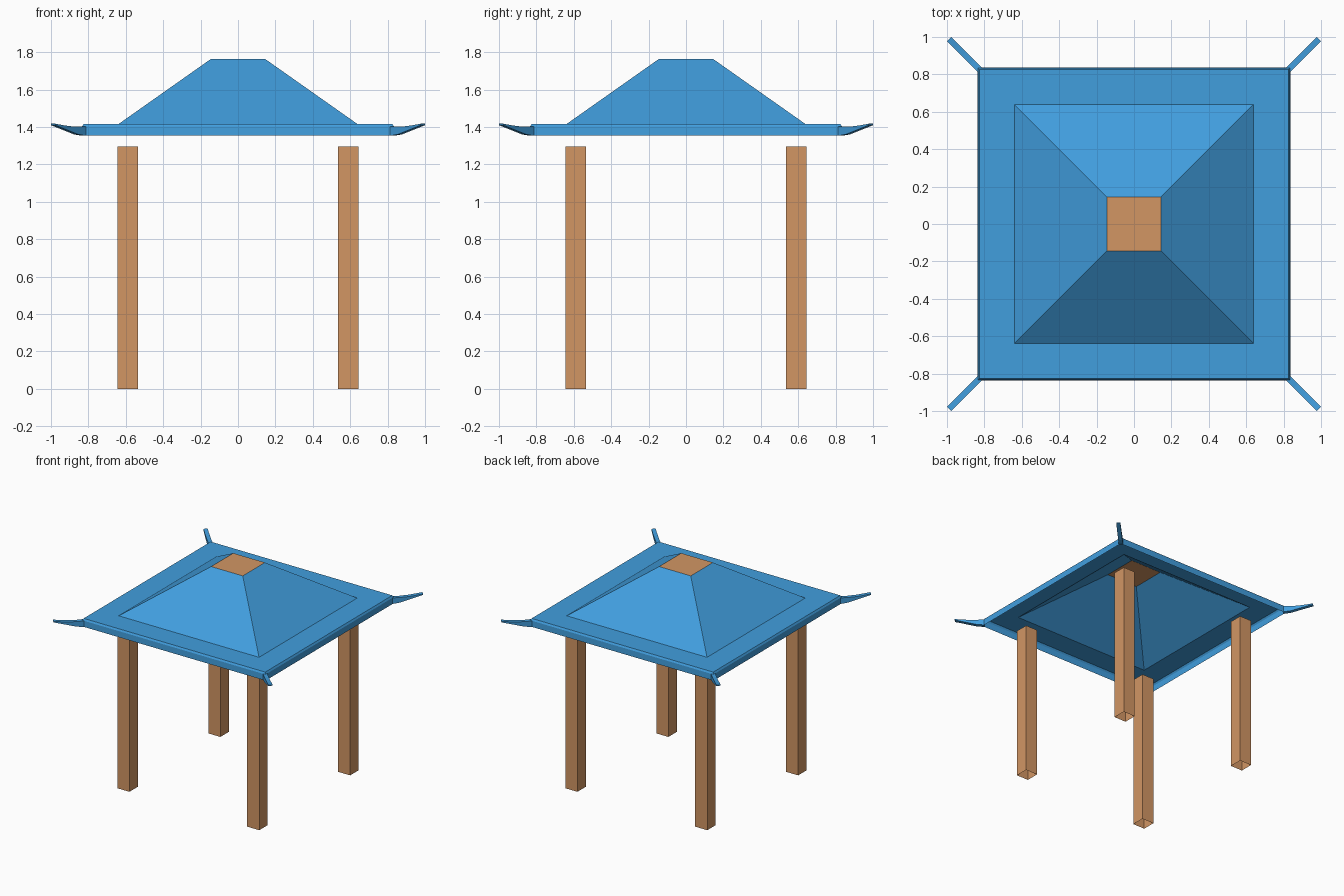
import bpy
import bmesh
import math
from mathutils import Matrix

if "Cube" in bpy.data.objects:
    bpy.data.objects.remove(bpy.data.objects["Cube"])


def material(name, rgb):
    m = bpy.data.materials.new(name)
    m.diffuse_color = (*rgb, 1)
    m.use_nodes = True
    m.node_tree.nodes["Principled BSDF"].inputs["Base Color"].default_value = m.diffuse_color
    return m


BLUE = material("roof blue", (0.053, 0.342, 0.730))
WOOD = material("wood brown", (0.645, 0.305, 0.127))


def loft(name, rings, mats, cap_start=False, cap_end=False):
    """Join rings of four points into a skin, optionally closing the ends."""
    bm = bmesh.new()
    loops = [[bm.verts.new(p) for p in ring] for ring in rings]
    for a, b in zip(loops, loops[1:]):
        for i in range(4):
            j = (i + 1) % 4
            bm.faces.new((a[i], a[j], b[j], b[i]))
    if cap_start:
        bm.faces.new(loops[0][::-1])
    if cap_end:
        # the last material belongs to the end cap
        bm.faces.new(loops[-1]).material_index = len(mats) - 1
    if cap_start and cap_end:
        bmesh.ops.recalc_face_normals(bm, faces=bm.faces)
    mesh = bpy.data.meshes.new(name)
    bm.to_mesh(mesh)
    bm.free()
    for m in mats:
        mesh.materials.append(m)
    ob = bpy.data.objects.new(name, mesh)
    bpy.context.collection.objects.link(ob)
    return ob


def square(half, z, cx=0, cy=0):
    return [(cx + sx * half, cy + sy * half, z)
            for sx, sy in ((-1, -1), (1, -1), (1, 1), (-1, 1))]


# Roof: thin open shell with fascia, bevel, flat brim, pyramid and wooden top
profile = [(0.836, 1.353), (0.834, 1.402), (0.825, 1.416),
           (0.638, 1.416), (0.144, 1.764)]
loft("roof", [square(h, z) for h, z in profile], [BLUE, WOOD], cap_end=True)

# Upturned corner horns: (distance along x and y, bottom z, top z)
horn = [(0.825, 1.353, 1.403), (0.865, 1.360, 1.401), (0.91, 1.378, 1.404),
        (0.95, 1.394, 1.410), (0.988, 1.409, 1.417)]
HALF_WIDTH = 0.016
sections = []
for d, low, high in horn:
    r = d * math.sqrt(2)
    sections.append([(r, -HALF_WIDTH, low), (r, HALF_WIDTH, low),
                     (r, HALF_WIDTH, high), (r, -HALF_WIDTH, high)])
for k, corner in enumerate(("back_right", "back_left", "front_left", "front_right")):
    ob = loft(corner + "_horn", sections, [BLUE], True, True)
    ob.data.transform(Matrix.Rotation(math.radians(45 + 90 * k), 4, 'Z'))

# Four hollow posts
for sx, side in ((-1, "left"), (1, "right")):
    for sy, end in ((-1, "front"), (1, "back")):
        loft(f"{end}_{side}_post",
             [square(0.055, z, sx * 0.59, sy * 0.59) for z in (0, 1.295)], [WOOD])
